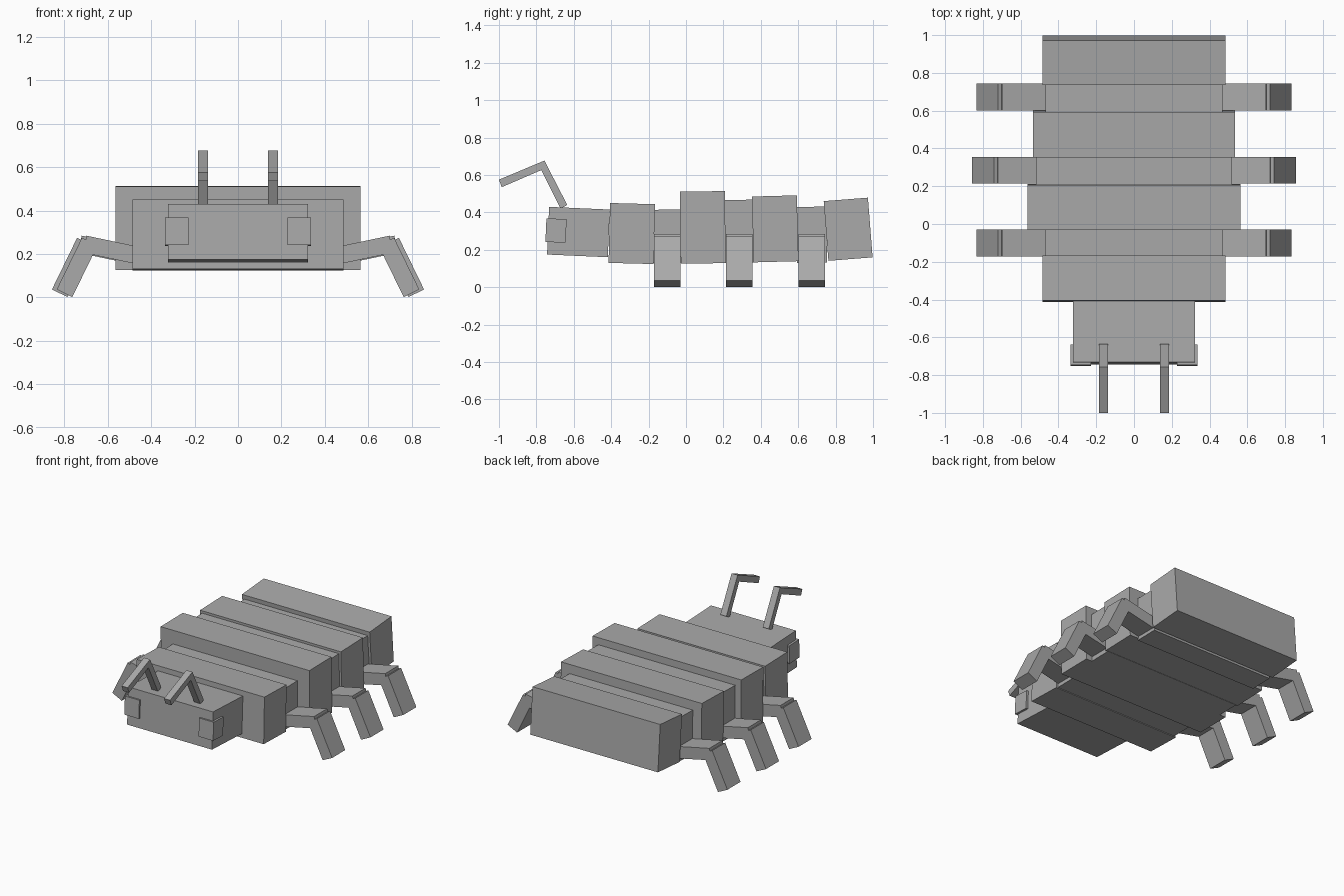
import bpy
import math
from mathutils import Matrix, Vector

if "Cube" in bpy.data.objects:
    bpy.data.objects.remove(bpy.data.objects["Cube"])

grey = bpy.data.materials.new("grey")
grey.diffuse_color = (0.4, 0.4, 0.4, 1)
grey.use_nodes = True
grey.node_tree.nodes["Principled BSDF"].inputs["Base Color"].default_value = grey.diffuse_color


def box(name, center, size, axis='X', degrees=0):
    """Flat-shaded box, turned about one axis through its centre."""
    bpy.ops.mesh.primitive_cube_add(size=1)
    ob = bpy.context.object
    ob.name = name
    ob.data.transform(Matrix.Translation(Vector(center))
                      @ Matrix.Rotation(math.radians(degrees), 4, axis)
                      @ Matrix.Diagonal((*size, 1)))
    ob.data.materials.append(grey)
    return ob


def bar(name, start, end, thickness, depth, side, y):
    """Box whose long axis runs from start to end in the xz plane."""
    a, b = Vector(start), Vector(end)
    mid, d = (a + b) / 2, b - a
    return box(name, (side * mid.x, y, mid.y), (d.length, depth, thickness),
               'Y', -side * math.degrees(math.atan2(d.y, d.x)))


# Head and wide body plates: name, y, z, width, length, height, tilt
for name, y, z, w, l, h, tilt in [
    ("head", -0.575, 0.295, 0.645, 0.325, 0.255, -2.5),
    ("neck_plate", -0.29, 0.287, 0.97, 0.24, 0.32, -1.5),
    ("front_plate", 0.09, 0.32, 1.13, 0.24, 0.385, 0.7),
    ("middle_plate", 0.477, 0.312, 1.07, 0.24, 0.352, 1.5),
    ("tail_plate", 0.867, 0.31, 0.97, 0.237, 0.32, 4.5),
]:
    box(name, (0, y, z), (w, l, h), 'X', tilt)

# Narrow leg-bearing rings, each with a pair of bent legs
for name, y, top, half, shift in [("front", -0.1, 0.415, 0.472, 0),
                                  ("middle", 0.285, 0.467, 0.52, 0.022),
                                  ("rear", 0.672, 0.43, 0.468, 0)]:
    box(name + "_ring", (0, y, (top + 0.13) / 2), (2 * half, 0.16, top - 0.13), 'X', 1)
    for side, label in ((1, "right"), (-1, "left")):
        bar(f"{name}_{label}_upper_leg", (0.40 + shift, 0.18),
            (0.706 + shift, 0.245), 0.08, 0.142, side, y)
        bar(f"{name}_{label}_lower_leg", (0.683 + shift, 0.257),
            (0.799 + shift, 0.019), 0.08, 0.142, side, y)

# Bent feelers: side profile (y, z) extruded across x
PROFILE = [(-0.67, 0.42), (-0.635, 0.44), (-0.757, 0.677),
           (-1.0, 0.575), (-0.985, 0.535), (-0.774, 0.626)]
for side, label in ((1, "right"), (-1, "left")):
    box(label + "_eye", (side * 0.282, -0.695, 0.303), (0.11, 0.108, 0.126), 'X', -2.5)
    n = len(PROFILE)
    verts = [(side * 0.161 + dx, y, z) for dx in (-0.023, 0.023) for y, z in PROFILE]
    # end caps as two quads each, then the rim
    faces = [(0, 1, 2, 5), (2, 3, 4, 5), (11, 8, 7, 6), (11, 10, 9, 8)]
    faces += [(i, i + n, (i + 1) % n + n, (i + 1) % n) for i in range(n)]
    mesh = bpy.data.meshes.new(label + "_feeler")
    mesh.from_pydata(verts, [], [f[::-1] for f in faces[:4]] + [f[::-1] for f in faces[4:]])
    mesh.materials.append(grey)
    ob = bpy.data.objects.new(label + "_feeler", mesh)
    bpy.context.collection.objects.link(ob)
    # Make every face point outwards
    bpy.context.view_layer.objects.active = ob
    bpy.ops.object.select_all(action='DESELECT')
    ob.select_set(True)
    bpy.ops.object.mode_set(mode='EDIT')
    bpy.ops.mesh.select_all(action='SELECT')
    bpy.ops.mesh.normals_make_consistent(inside=False)
    bpy.ops.object.mode_set(mode='OBJECT')
